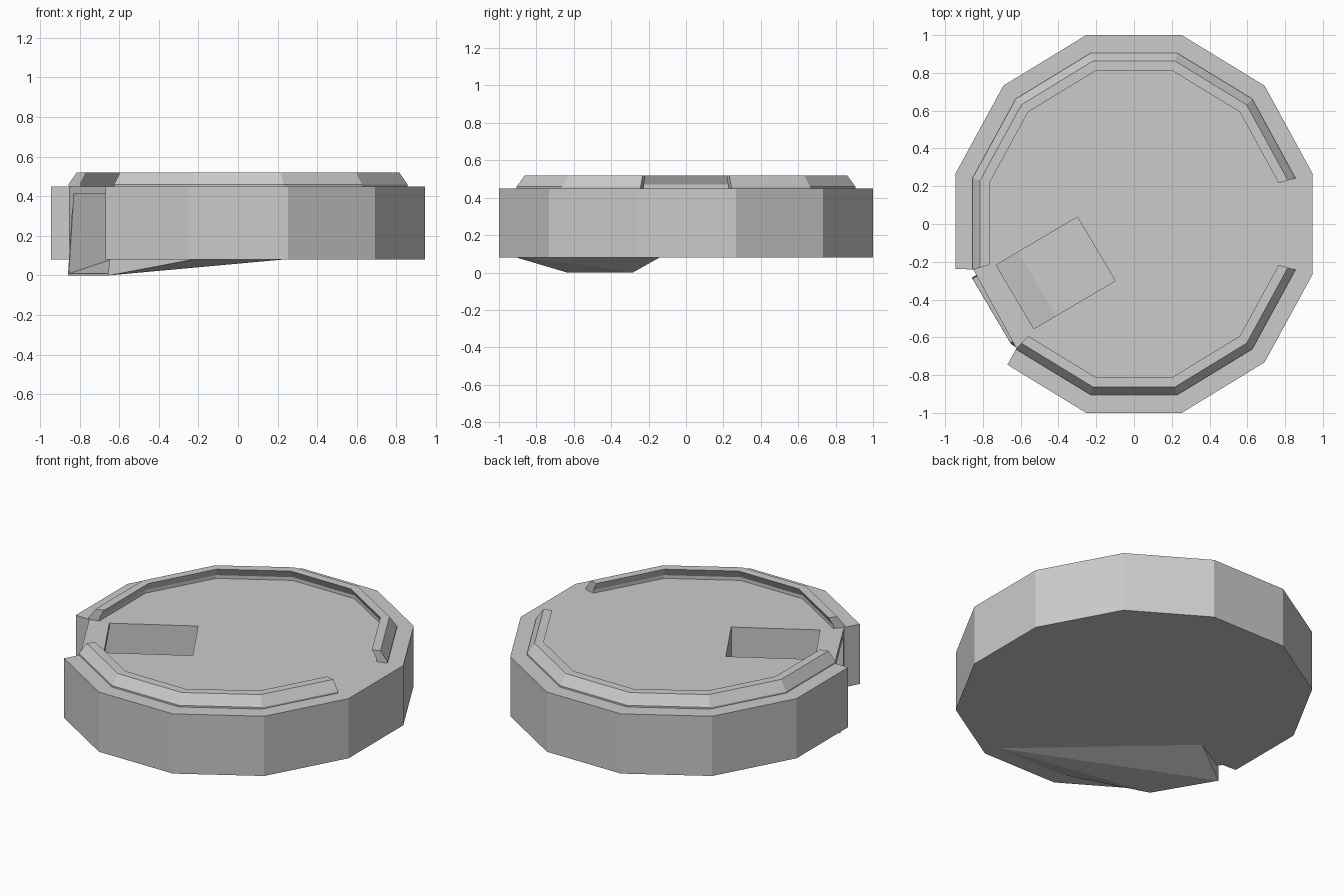
import bpy, bmesh, math
from mathutils import Vector

if "Cube" in bpy.data.objects:
    bpy.data.objects.remove(bpy.data.objects["Cube"])

SX = 0.945  # the twelve-sided plan is slightly narrow in x


def corner(apothem, k):
    """Corner k of the twelve-sided plan."""
    a = math.radians(15 + 30 * k)
    r = apothem / math.cos(math.radians(15))
    return Vector((r * math.cos(a) * SX, r * math.sin(a)))


def finish(name, bm):
    bmesh.ops.recalc_face_normals(bm, faces=bm.faces[:])
    me = bpy.data.meshes.new(name)
    bm.to_mesh(me)
    bm.free()
    ob = bpy.data.objects.new(name, me)
    bpy.context.collection.objects.link(ob)
    return ob


def loft(name, rings):
    """Skin equal-length closed rings and cap both ends."""
    bm = bmesh.new()
    vs = [[bm.verts.new(p) for p in ring] for ring in rings]
    n = len(vs[0])
    for a, b in zip(vs, vs[1:]):
        for i in range(n):
            j = (i + 1) % n
            bm.faces.new((a[i], a[j], b[j], b[i]))
    bm.faces.new(vs[0])
    bm.faces.new(vs[-1])
    return finish(name, bm)


def boolean(target, tool, operation):
    m = target.modifiers.new(operation, 'BOOLEAN')
    m.operation, m.object, m.solver = operation, tool, 'EXACT'
    bpy.context.view_layer.objects.active = target
    bpy.ops.object.modifier_apply(modifier=m.name)
    bpy.data.objects.remove(tool)


# Tray body: twelve-sided slab with one wall panel set back
plan = [corner(1, k) for k in range(6)]
plan += [Vector((-0.945, -0.237)), corner(0.9, 6), corner(0.9, 7), Vector((-0.67, -0.745))]
plan += [corner(1, k) for k in range(8, 12)]
body = loft("tray_body", [[(p.x, p.y, z) for p in plan] for z in (0.08, 0.45)])

# Chute axis: s runs inward from the mouth, w runs across
mouth = Vector((-0.755, -0.46, 0))
inward = Vector((0.861, 0.509, 0))
across = Vector((0.509, -0.861, 0))


def chute(s, w, z):
    return mouth + inward * s + across * w + Vector((0, 0, z))


# Wedge under the body that carries the chute lip
bm = bmesh.new()
points = [p for w in (-0.204, 0.204) for p in
          (chute(0, w, 0), chute(0.28, w, 0.08), chute(0.03, w, 0.41), chute(0.28, w, 0.25))]
points += [corner(0.905, k).to_3d() + Vector((0, 0, 0.08)) for k in (8, 9)]
for p in points:
    bm.verts.new(p)
hull = bmesh.ops.convex_hull(bm, input=bm.verts[:])
junk = {v for v in hull["geom_interior"] + hull["geom_unused"] if isinstance(v, bmesh.types.BMVert)}
bmesh.ops.delete(bm, geom=list(junk), context='VERTS')
boolean(body, finish("chute_wedge", bm), 'UNION')

# Chute passage: drop hole in the floor, ramp, and mouth in the wall
profile = [(-0.2, -0.048), (0.28, 0.089), (0.645, 0.089), (0.645, 0.6),
           (0.145, 0.6), (0.145, 0.41), (-0.2, 0.41)]
boolean(body, loft("chute_cutter", [[chute(s, w, z) for s, z in profile] for w in (-0.196, 0.196)]),
        'DIFFERENCE')

# Raised rim in two runs, leaving gaps above the mouth and on the right
rim = [(0.905, 0.449), (0.905, 0.46), (0.862, 0.52), (0.81, 0.52), (0.838, 0.47), (0.838, 0.449)]
for name, first, last in (("back_rim", 0, 6), ("front_rim", 7, 11)):
    loft(name, [[(*corner(a, k), z) for a, z in rim] for k in range(first, last + 1)])
